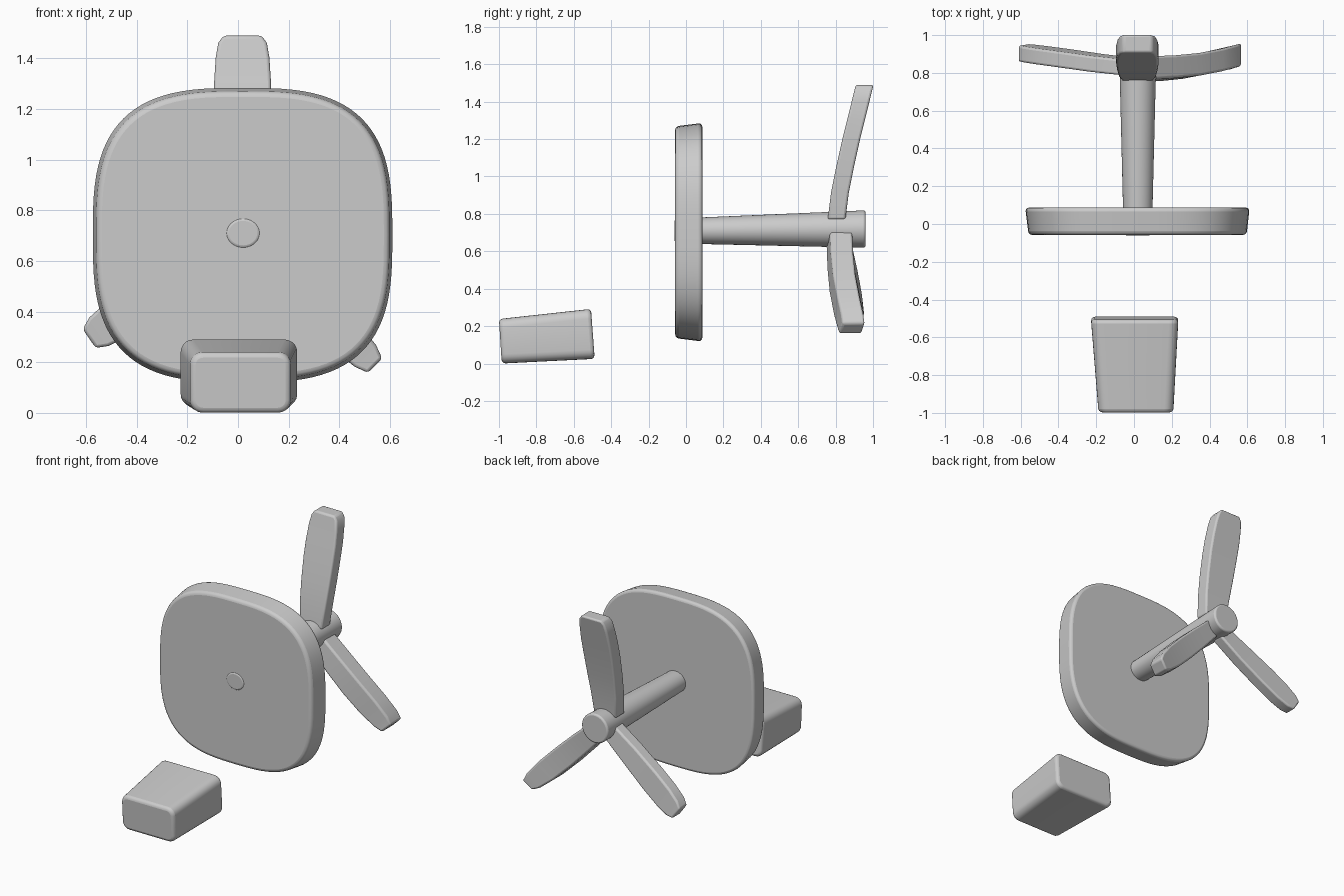
import bpy, bmesh
from math import sin, cos, pi, radians, copysign
from mathutils import Vector

if "Cube" in bpy.data.objects:
    bpy.data.objects.remove(bpy.data.objects["Cube"])

CX, CZ = 0.018, 0.71  # rotor axis


def loft(name, rings, bevel, segs=3):
    """Skin closed rings of points, cap the ends, round the edges."""
    bm = bmesh.new()
    vs = [[bm.verts.new(p) for p in r] for r in rings]
    n = len(rings[0])
    for a, b in zip(vs, vs[1:]):
        for i in range(n):
            j = (i + 1) % n
            bm.faces.new((a[i], a[j], b[j], b[i]))
    bm.faces.new(vs[0][::-1])
    bm.faces.new(vs[-1])
    bmesh.ops.recalc_face_normals(bm, faces=bm.faces)
    me = bpy.data.meshes.new(name)
    bm.to_mesh(me)
    bm.free()
    ob = bpy.data.objects.new(name, me)
    bpy.context.collection.objects.link(ob)
    mod = ob.modifiers.new("round", 'BEVEL')
    mod.width = bevel
    mod.segments = segs
    mod.limit_method = 'ANGLE'
    mod.angle_limit = radians(35)
    bpy.context.view_layer.objects.active = ob
    ob.select_set(True)
    bpy.ops.object.shade_smooth_by_angle(angle=radians(40))
    ob.select_set(False)
    return ob


def squircle(y, cx, cz, a, b, e, n=96):
    pts = []
    for i in range(n):
        c, s = cos(2 * pi * i / n), sin(2 * pi * i / n)
        pts.append((cx + a * copysign(abs(c) ** (2 / e), c), y,
                    cz + b * copysign(abs(s) ** (2 / e), s)))
    return pts


# rounded square panel, slightly larger at the back
loft("panel", [squircle(-0.058, 0.019, 0.702, 0.577, 0.566, 3),
               squircle(0.087, 0.018, 0.702, 0.594, 0.584, 3)], 0.02)

# tapered shaft, its end just showing through the panel front
loft("shaft", [squircle(-0.062, 0.02, 0.71, 0.068, 0.06, 2, 48),
               squircle(0.08, 0.02, 0.71, 0.078, 0.071, 2, 48),
               squircle(0.96, 0.02, 0.719, 0.1, 0.1, 2, 48)], 0.012)


def blade(name, angle, stations, thick, skew, length):
    """Stations: (fraction of length, half width, centre y)."""
    d = Vector((cos(radians(angle)), 0, sin(radians(angle))))
    w = Vector((-d.z, 0, d.x))
    rings = []
    for f, h, y in stations:
        c = Vector((CX, y, CZ)) + d * (0.06 + f * (length - 0.06))
        rings.append([c + w * (h * s) + Vector((0, t * thick / 2 + s * skew, 0))
                      for s, t in ((-1, -1), (1, -1), (1, 1), (-1, 1))])
    return loft(name, rings, 0.012)


# three curved blades
blade("upper_blade", 90, [(0, .085, .805), (.2, .098, .823), (.4, .107, .852),
      (.6, .112, .884), (.75, .112, .911), (.88, .106, .934),
      (.96, .096, .948), (1, .075, .955)], 0.095, 0.0, 0.78)
blade("left_blade", 214.5, [(0, .06, .834), (.3, .074, .853), (.6, .082, .877),
      (.8, .08, .892), (.93, .068, .902), (1, .045, .907)], 0.085, 0.005, 0.735)
blade("right_blade", -45, [(0, .06, .82), (.25, .07, .825), (.5, .075, .837),
      (.75, .073, .86), (.92, .06, .88), (1, .04, .888)], 0.12, 0.01, 0.74)

# separate tapered block in front
def rounded_rect(y_top, y_bot, x0, x1, z0, z1, r):
    pts = []
    for cx, cz, a0 in ((x1 - r, z1 - r, 0), (x0 + r, z1 - r, 90),
                       (x0 + r, z0 + r, 180), (x1 - r, z0 + r, 270)):
        for k in range(6):
            a = radians(a0 + k * 18)
            z = cz + r * sin(a)
            f = (z - z0) / (z1 - z0)
            pts.append((cx + r * cos(a), y_bot + (y_top - y_bot) * f, z))
    return pts


loft("block", [rounded_rect(-1.0, -0.985, -0.188, 0.208, 0.0, 0.238, 0.05),
               rounded_rect(-0.508, -0.488, -0.228, 0.235, 0.025, 0.292, 0.05)],
     0.02)
